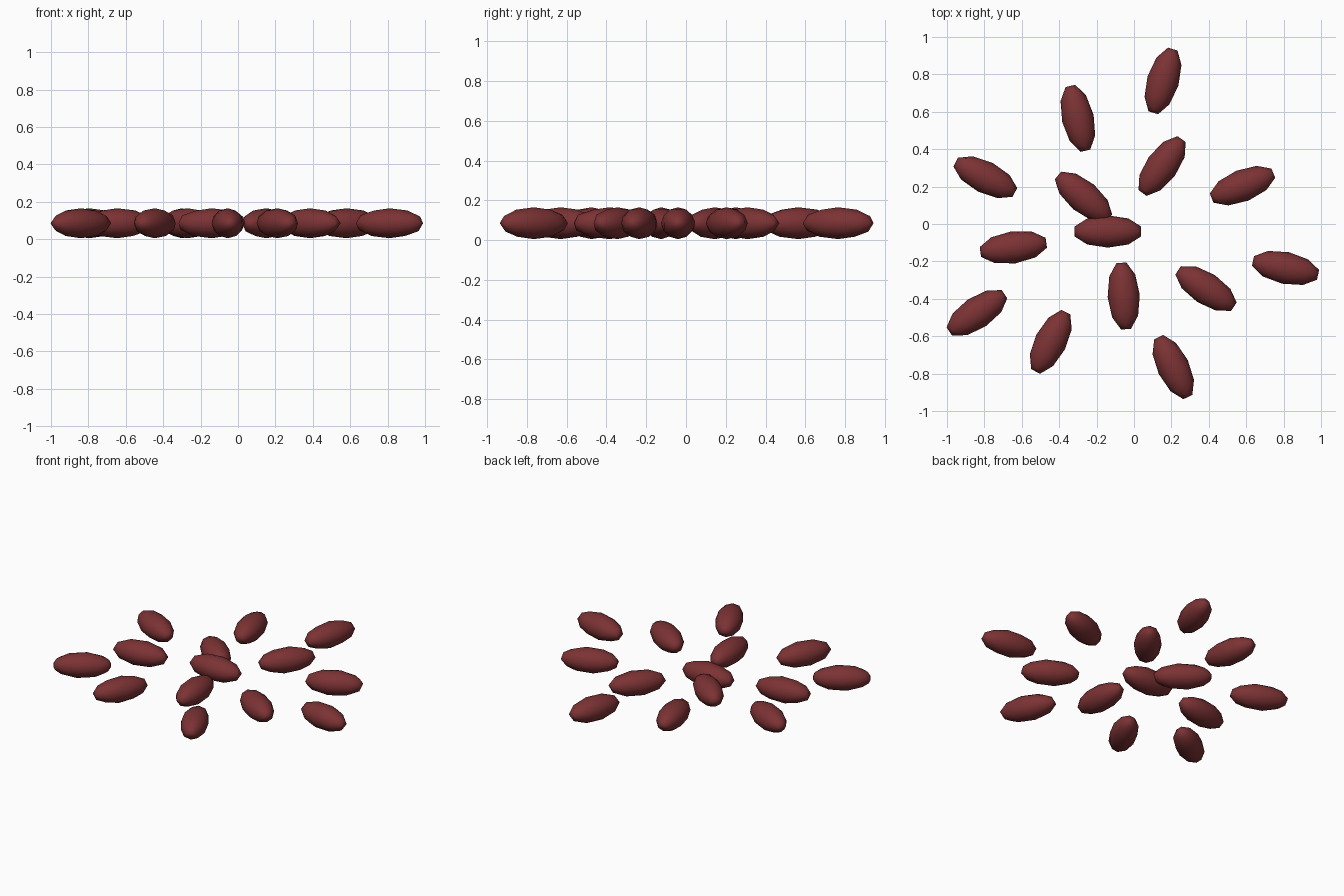
import bpy, math

cube = bpy.data.objects.get("Cube")
if cube:
    bpy.data.objects.remove(cube, do_unlink=True)

# Dark red skin
skin = bpy.data.materials.new("dark_red")
skin.use_nodes = True
colour = (0.2, 0.032, 0.034, 1)
skin.diffuse_color = colour
skin.node_tree.nodes["Principled BSDF"].inputs["Base Color"].default_value = colour

# Scattered beans: x, y, heading in degrees
BEANS = [
    (0.155, 0.765, 73), (-0.30, 0.565, 103), (-0.795, 0.25, -27),
    (-0.27, 0.145, -40), (0.15, 0.31, 54), (0.58, 0.205, 22),
    (-0.14, -0.04, 0), (-0.645, -0.125, 8), (-0.055, -0.385, 94),
    (0.385, -0.345, -33), (0.81, -0.235, -12), (-0.84, -0.475, 34),
    (-0.445, -0.63, 63), (0.21, -0.765, -64),
]


def bean(index, x, y, heading):
    bpy.ops.mesh.primitive_ico_sphere_add(
        subdivisions=2, radius=1, location=(x, y, 0.085),
        rotation=(0, 0, math.radians(heading)))
    obj = bpy.context.object
    obj.name = f"bean_{index}"
    obj.scale = (0.187, 0.086, 0.08)
    obj.data.materials.append(skin)
    bpy.ops.object.shade_smooth()


for i, placement in enumerate(BEANS, 1):
    bean(i, *placement)
